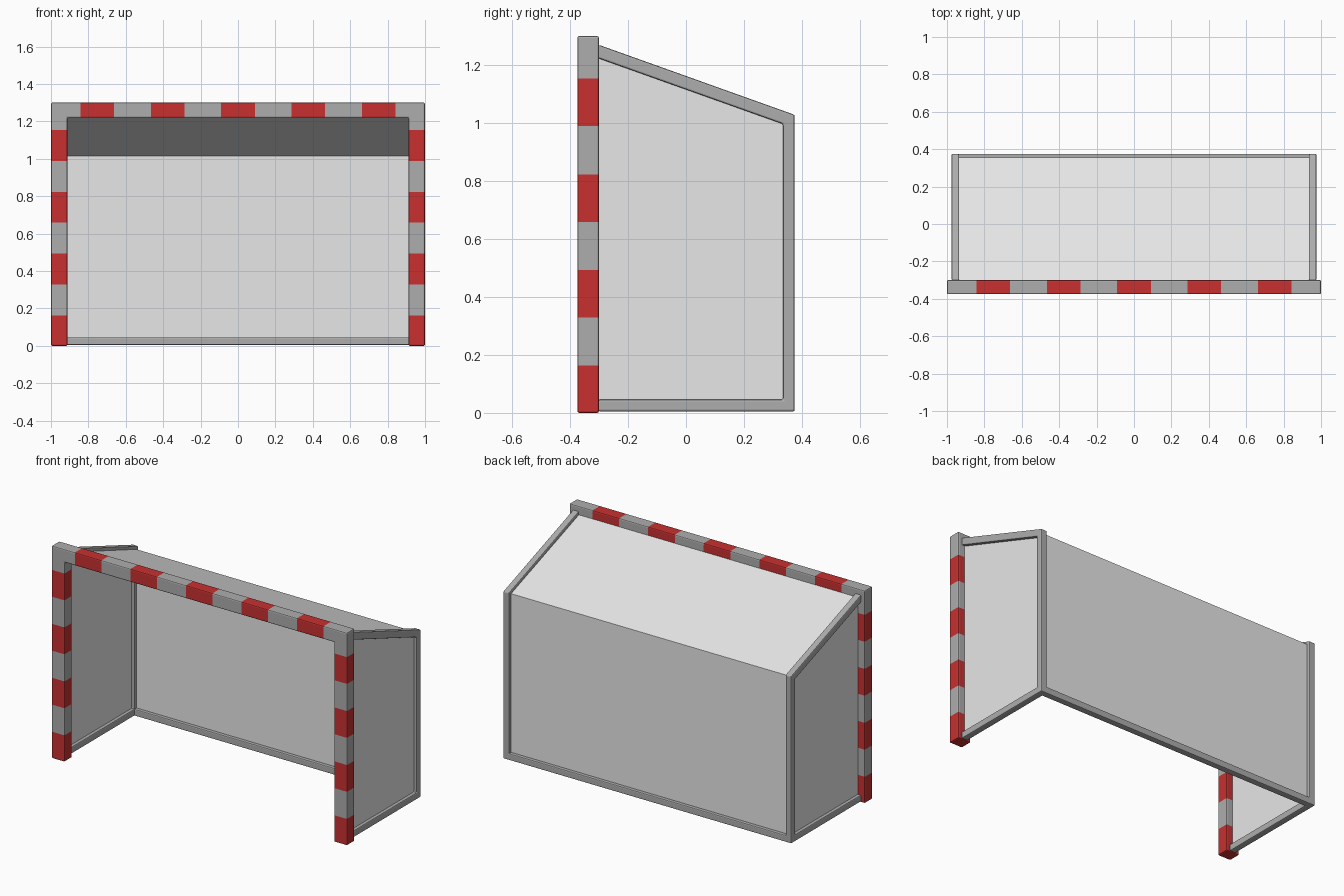
import bpy, bmesh
from mathutils import Vector

if "Cube" in bpy.data.objects:
    bpy.data.objects.remove(bpy.data.objects["Cube"])


def material(name, rgb):
    m = bpy.data.materials.new(name)
    m.diffuse_color = (*rgb, 1.0)
    m.use_nodes = True
    m.node_tree.nodes["Principled BSDF"].inputs["Base Color"].default_value = m.diffuse_color
    return m


GREY = material("frame grey", (0.42, 0.42, 0.42))
RED = material("stripe red", (0.58, 0.03, 0.03))
NET = material("net light grey", (0.8, 0.8, 0.8))


def finish(name, bm, mats):
    mesh = bpy.data.meshes.new(name)
    bm.to_mesh(mesh)
    bm.free()
    for m in mats:
        mesh.materials.append(m)
    ob = bpy.data.objects.new(name, mesh)
    bpy.context.collection.objects.link(ob)
    return ob


def extruded(points, direction, bevel):
    """Closed outline extruded along direction, with small rounded edges."""
    bm = bmesh.new()
    face = bm.faces.new([bm.verts.new(p) for p in points])
    ext = bmesh.ops.extrude_face_region(bm, geom=[face])
    verts = [v for v in ext["geom"] if isinstance(v, bmesh.types.BMVert)]
    bmesh.ops.translate(bm, verts=verts, vec=Vector(direction))
    bmesh.ops.recalc_face_normals(bm, faces=bm.faces[:])
    bmesh.ops.bevel(bm, geom=bm.edges[:], offset=bevel, segments=2,
                    profile=0.5, affect='EDGES')
    return bm


def cut(bm, co, normal):
    bmesh.ops.bisect_plane(bm, geom=bm.verts[:] + bm.edges[:] + bm.faces[:],
                           dist=1e-5, plane_co=co, plane_no=normal)


# striped front frame: posts and crossbar as one arch
X, XI, Z, ZI = 1.0, 0.912, 1.30, 1.22
arch = [(-X, 0), (-X, Z), (X, Z), (X, 0), (XI, 0), (XI, ZI), (-XI, ZI), (-XI, 0)]
bm = extruded([(x, -0.375, z) for x, z in arch], (0, 0.075, 0), 0.007)
post_bands = [(0.33 * i - 0.001 * (i > 0), 0.33 * i + 0.163) for i in range(4)]
bar_bands = [(0.376 * i - 0.09, 0.376 * i + 0.09) for i in range(-2, 3)]
for band in post_bands:
    for z in band:
        if z > 0:
            cut(bm, (0, 0, z), (0, 0, 1))
for band in bar_bands:
    for x in band:
        cut(bm, (x, 0, 0), (1, 0, 0))
for f in bm.faces:
    c = f.calc_center_median()
    if abs(c.x) < 0.9:
        red = any(a < c.x < b for a, b in bar_bands)
    else:
        red = any(a <= c.z < b for a, b in post_bands)
    f.material_index = int(red)
finish("front_frame", bm, [GREY, RED])

# side frames: ground tube, back upright and sloping top tube
side = [(-0.302, 0.005), (0.375, 0.005), (0.375, 1.028), (-0.302, 1.27),
        (-0.302, 1.223), (0.335, 0.996), (0.335, 0.046), (-0.302, 0.046)]
for s, label in ((-1, "left"), (1, "right")):
    bm = extruded([(s * 0.975, y, z) for y, z in side], (-s * 0.04, 0, 0), 0.006)
    finish(label + "_side_frame", bm, [GREY])

# back ground tube
bar = [(0.335, 0.005), (0.375, 0.005), (0.375, 0.046), (0.335, 0.046)]
finish("back_ground_bar",
       extruded([(-0.95, y, z) for y, z in bar], (1.9, 0, 0), 0.006), [GREY])


# net panels: thin sheets on the tube centre lines
def panel(name, points):
    bm = bmesh.new()
    bm.faces.new([bm.verts.new(p) for p in points])
    finish(name, bm, [NET])


W, F, B, LOW, TOP, EAVE = 0.955, -0.30, 0.355, 0.025, 1.248, 1.016
panel("back_net", [(W, B, LOW), (-W, B, LOW), (-W, B, EAVE), (W, B, EAVE)])
panel("roof_net", [(-W, F, TOP), (W, F, TOP), (W, B, EAVE), (-W, B, EAVE)])
for s, label in ((-1, "left"), (1, "right")):
    pts = [(s * W, F, LOW), (s * W, B, LOW), (s * W, B, EAVE), (s * W, F, TOP)]
    panel(label + "_side_net", pts[::s])
